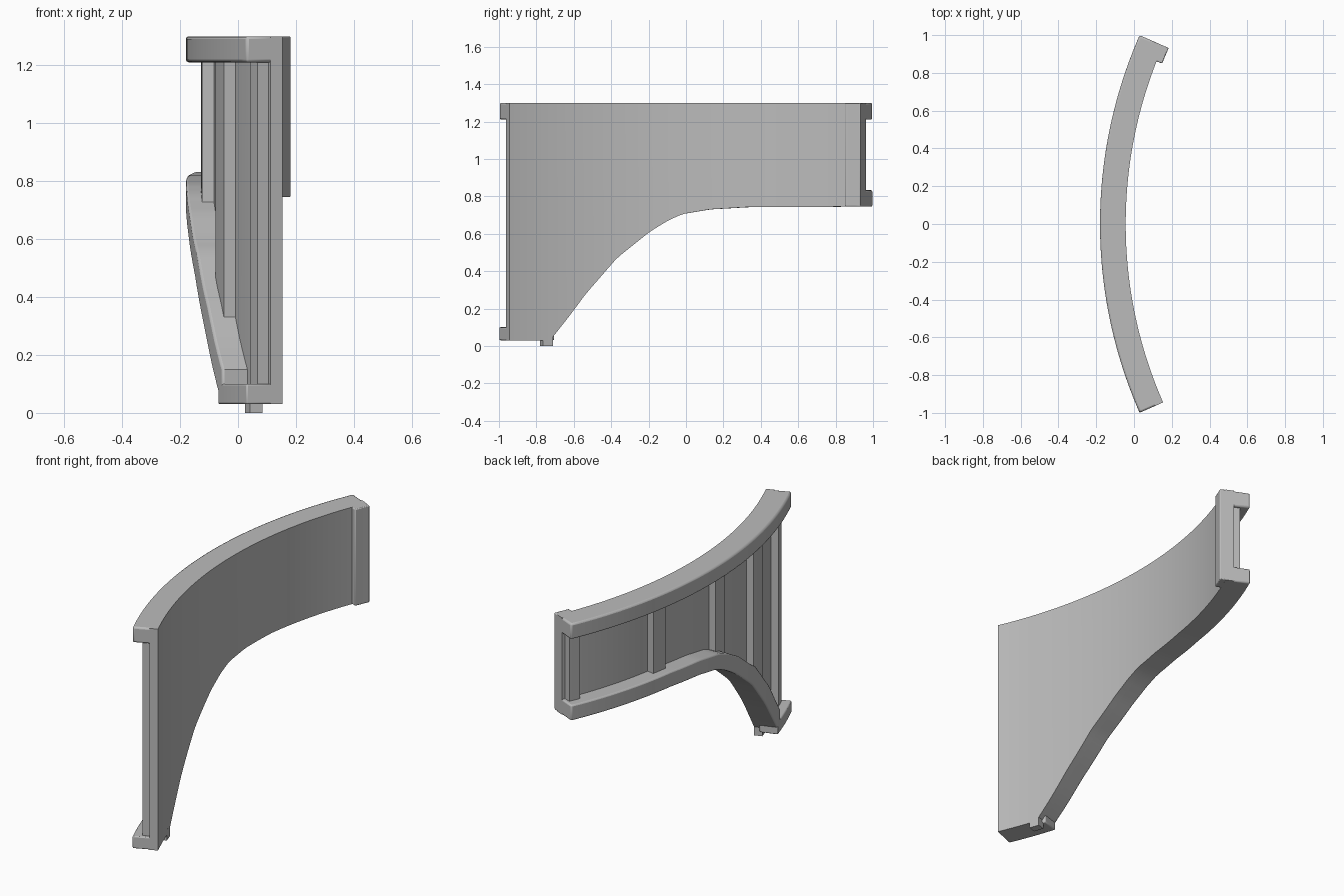
import bpy, bmesh
from math import asin, sin, cos, sqrt, radians

if "Cube" in bpy.data.objects:
    bpy.data.objects.remove(bpy.data.objects["Cube"])

grey = bpy.data.materials.new("plain grey")
grey.use_nodes = True
colour = (0.5, 0.5, 0.5, 1)
grey.diffuse_color = colour
grey.node_tree.nodes["Principled BSDF"].inputs["Base Color"].default_value = colour

# Plan arc: centre on the x axis, radii of each layer
CENTRE = 2.306
LUG, INNER, SKIN, RIB, RAIL = 2.318, 2.35, 2.395, 2.436, 2.486
MID = 2.42
END = radians(23.7)
TOP = 1.3

# Lower edge of the arch as (y, z)
ARCH = [(-0.76, 0.015), (-0.65, 0.15), (-0.55, 0.28), (-0.38, 0.47), (-0.2, 0.61),
        (-0.1, 0.67), (-0.02, 0.705), (0.13, 0.73), (0.35, 0.743), (1.1, 0.745)]


def angle(y):
    return asin(y / MID)


def arch(a):
    y = MID * sin(a)
    if y < ARCH[0][0]:
        return 0.03
    for (y0, z0), (y1, z1) in zip(ARCH, ARCH[1:]):
        if y <= y1:
            return z0 + (z1 - z0) * (y - y0) / (y1 - y0)


def arch_top(a):
    step = 0.01
    slope = (arch(a + step) - arch(a)) / (step * MID)
    return arch(a) + 0.088 * sqrt(1 + slope * slope)


def curved_part(name, a0, a1, r0, r1, low, high, steps=40, bevel=0.0):
    """Sweep a box section along the plan arc between two heights."""
    bm = bmesh.new()
    rings = []
    for i in range(steps + 1):
        a = a0 + (a1 - a0) * i / steps
        corners = [(r0, low(a)), (r1, low(a)), (r1, high(a)), (r0, high(a))]
        rings.append([bm.verts.new((CENTRE - r * cos(a), r * sin(a), z)) for r, z in corners])
    for p, q in zip(rings, rings[1:]):
        for k in range(4):
            n = (k + 1) % 4
            bm.faces.new((p[k], p[n], q[n], q[k]))
    bm.faces.new(rings[0])
    bm.faces.new(rings[-1])
    bmesh.ops.recalc_face_normals(bm, faces=bm.faces)
    mesh = bpy.data.meshes.new(name)
    bm.to_mesh(mesh)
    bm.free()
    mesh.materials.append(grey)
    ob = bpy.data.objects.new(name, mesh)
    bpy.context.collection.objects.link(ob)
    if bevel:
        mod = ob.modifiers.new("soft edges", "BEVEL")
        mod.width = bevel
        mod.segments = 2
        mod.limit_method = "ANGLE"
        mod.angle_limit = radians(50)
    bpy.ops.object.select_all(action="DESELECT")
    ob.select_set(True)
    bpy.context.view_layer.objects.active = ob
    bpy.ops.object.shade_smooth_by_angle(angle=radians(35))
    return ob


def flat(z):
    return lambda a: z


foot = angle(-0.76)

# Thin curved skin, smooth on the hollow side
curved_part("skin_foot", -END, foot, INNER, SKIN, flat(0.03), flat(TOP), 12)
curved_part("skin_arch", foot, END, INNER, SKIN, arch, flat(TOP), 60)
curved_part("foot_tip", foot - 0.012, foot + 0.012, INNER, SKIN, flat(0), flat(0.06), 2)

# Rails on the bulging side
curved_part("top_rail", -END, END, SKIN - 0.01, RAIL, flat(1.21), flat(TOP), 40, 0.01)
curved_part("arch_rail", foot, END, SKIN - 0.01, RAIL,
            lambda a: max(0.03, arch(a)), arch_top, 60, 0.008)
curved_part("foot_rail", -END, foot + 0.02, SKIN - 0.01, RAIL, flat(0.03), flat(0.1), 8, 0.006)

# Upright ribs between the rails
for i, (y, width) in enumerate([(0.38, 0.09), (-0.13, 0.09), (-0.56, 0.12)]):
    curved_part(f"rib_{i + 1}", angle(y - width / 2), angle(y + width / 2),
                SKIN - 0.01, RIB, lambda a: arch(a) + 0.04, flat(1.25), 4)

# End posts, set in slightly from the rail ends
inset = 0.008
curved_part("front_post", -END + inset, -END + 0.035, SKIN - 0.01, RIB, flat(0.06), flat(1.25), 3)
curved_part("back_post", END - 0.035, END - inset, SKIN - 0.01, RIB, flat(0.78), flat(1.25), 3)

# Upright lip on the hollow side at the back end
curved_part("back_lip", radians(21.5), END, LUG, INNER + 0.01, flat(0.745), flat(TOP), 3, 0.005)
